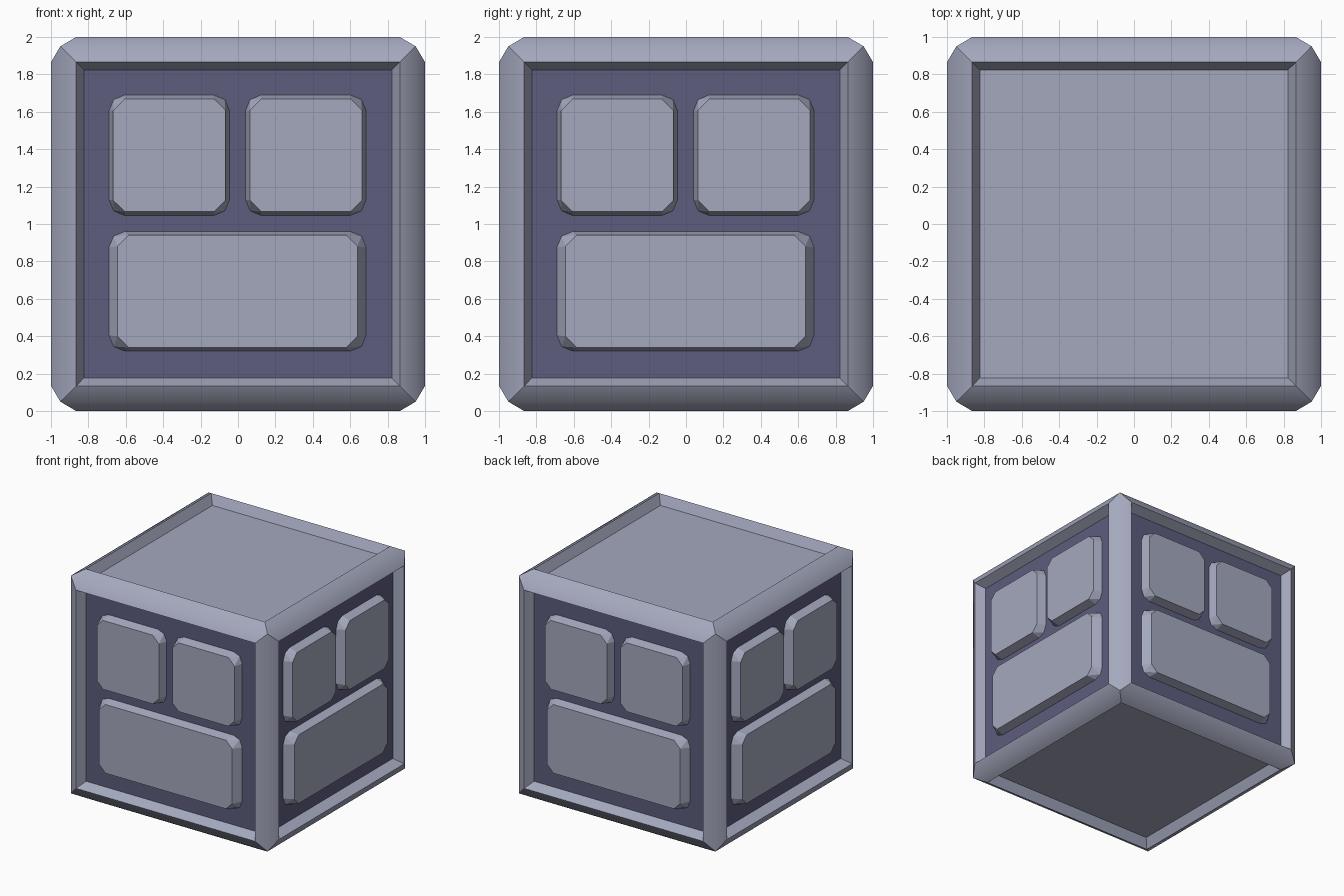
import bpy, bmesh, math
from mathutils import Matrix, Vector

if "Cube" in bpy.data.objects:
    bpy.data.objects.remove(bpy.data.objects["Cube"], do_unlink=True)


def material(name, rgb):
    mat = bpy.data.materials.new(name)
    mat.use_nodes = True
    mat.diffuse_color = (*rgb, 1)
    mat.node_tree.nodes["Principled BSDF"].inputs["Base Color"].default_value = (*rgb, 1)
    return mat


GREY = material("pale blue grey", (0.375, 0.395, 0.515))
PURPLE = material("dark purple", (0.11, 0.11, 0.21))
FLOOR, TOP = 0.92, 0.995      # recess floor and block face, measured from the centre


def finish(bm, name, mats):
    bmesh.ops.recalc_face_normals(bm, faces=bm.faces)
    mesh = bpy.data.meshes.new(name)
    bm.to_mesh(mesh)
    bm.free()
    for mat in mats:
        mesh.materials.append(mat)
    obj = bpy.data.objects.new(name, mesh)
    bpy.context.collection.objects.link(obj)
    return obj


# Cube frame: raised rim on every side, then a sloped recess
bm = bmesh.new()
bmesh.ops.create_cube(bm, size=1.9, matrix=Matrix.Translation((0, 0, 1)))
sides = list(bm.faces)
bmesh.ops.inset_individual(bm, faces=sides, thickness=0.12, depth=0.05)
bmesh.ops.inset_individual(bm, faces=sides, thickness=0.06, depth=-0.08)
for face in sides:
    face.material_index = int(abs(face.normal.z) < 0.5)
frame = finish(bm, "cube_frame", [GREY, PURPLE])
bpy.context.view_layer.objects.active = frame
frame.select_set(True)
bpy.ops.object.shade_smooth_by_angle(angle=math.radians(40))
frame.select_set(False)


def corners(x0, x1, z0, z1, cut, steps):
    """Rectangle with each corner rounded into the given number of steps."""
    centres = [(x1 - cut, z1 - cut), (x0 + cut, z1 - cut),
               (x0 + cut, z0 + cut), (x1 - cut, z0 + cut)]
    result = []
    for q, (cx, cz) in enumerate(centres):
        angles = [math.pi / 2 * (q + i / steps) for i in range(steps + 1)]
        result.append([(cx + cut * math.cos(a), cz + cut * math.sin(a)) for a in angles])
    return result


def block(name, x0, x1, z0, z1, slope_x, slope_z, turn):
    """Raised block: rounded base on the recess floor, clipped flat face."""
    bm = bmesh.new()
    rot = Matrix.Rotation(turn, 3, "Z")

    def ring(points, depth):
        return [[bm.verts.new(rot @ Vector((x, -depth, z))) for x, z in c] for c in points]

    base = ring(corners(x0, x1, z0, z1, 0.085, 2), FLOOR)
    face = ring(corners(x0 + slope_x, x1 - slope_x, z0 + slope_z, z1 - slope_z, 0.06, 1), TOP)
    for i in range(4):
        a, b, c = base[i]
        p, q = face[i]
        bm.faces.new((a, b, p))
        bm.faces.new((b, q, p))
        bm.faces.new((b, c, q))
        j = (i + 1) % 4
        bm.faces.new((c, base[j][0], face[j][0], q))
    bm.faces.new([v for c in face for v in c])
    bm.faces.new([v for c in base for v in reversed(c)])
    finish(bm, name, [GREY])


# Two square blocks over one wide block on each upright side
for k, side in enumerate(("front", "left", "back", "right")):
    turn = k * math.pi / 2
    block(side + "_upper_block_a", -0.69, -0.045, 1.045, 1.69, 0.023, 0.022, turn)
    block(side + "_upper_block_b", 0.04, 0.685, 1.045, 1.69, 0.023, 0.022, turn)
    block(side + "_lower_block", -0.69, 0.685, 0.32, 0.96, 0.046, 0.02, turn)
